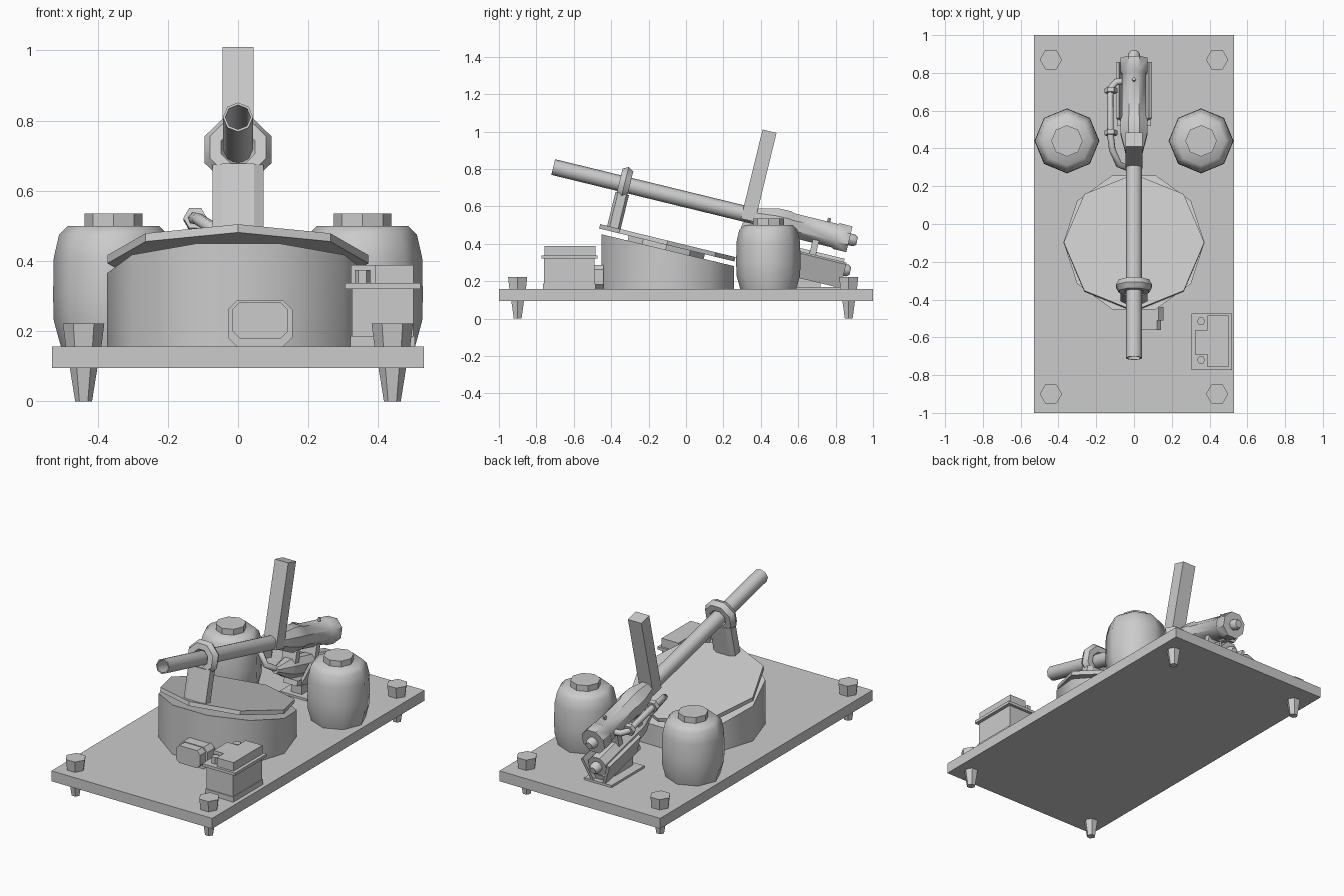
import bpy, bmesh
from math import radians, cos, sin, pi
from mathutils import Matrix, Vector

if "Cube" in bpy.data.objects:
    bpy.data.objects.remove(bpy.data.objects["Cube"])

I = Matrix.Identity(4)


def T(x, y, z):
    return Matrix.Translation((x, y, z))


def RX(deg):
    return Matrix.Rotation(radians(deg), 4, 'X')


# Tilted frame: origin at the muzzle, local y runs back along the barrel
GUN = T(0, -.71, .81) @ RX(-13.7)
AXIS = GUN @ RX(-90)          # local z runs back along the barrel


def finish(name, bm, m=I, smooth=None):
    bm.transform(m)
    bmesh.ops.recalc_face_normals(bm, faces=bm.faces)
    me = bpy.data.meshes.new(name)
    bm.to_mesh(me)
    bm.free()
    ob = bpy.data.objects.new(name, me)
    bpy.context.collection.objects.link(ob)
    if smooth:
        bpy.ops.object.select_all(action='DESELECT')
        ob.select_set(True)
        bpy.context.view_layer.objects.active = ob
        bpy.ops.object.shade_smooth_by_angle(angle=radians(smooth))
    return ob


def lathe(name, profile, n, m=I, smooth=None, phase=0):
    """Revolve (radius, height) points about local z, capped at both ends."""
    bm = bmesh.new()
    rings = [[bm.verts.new((r * cos(phase + 2 * pi * i / n), r * sin(phase + 2 * pi * i / n), h))
              for i in range(n)] for r, h in profile]
    for a, b in zip(rings, rings[1:]):
        for i in range(n):
            bm.faces.new((a[i], a[(i + 1) % n], b[(i + 1) % n], b[i]))
    bm.faces.new(rings[0])
    bm.faces.new(rings[-1])
    return finish(name, bm, m, smooth)


def box(name, lo, hi, m=I):
    lo, hi = Vector(lo), Vector(hi)
    bm = bmesh.new()
    bmesh.ops.create_cube(bm, size=1)
    s = hi - lo
    bm.transform(T(*((lo + hi) / 2)) @ Matrix.Diagonal((s.x, s.y, s.z, 1)))
    return finish(name, bm, m)


def prism(name, pts, d0, d1, m=I):
    """Extrude an (x, z) outline along local y."""
    bm = bmesh.new()
    f = bm.faces.new([bm.verts.new((x, d0, z)) for x, z in pts])
    g = bmesh.ops.extrude_face_region(bm, geom=[f])
    bmesh.ops.translate(bm, vec=(0, d1 - d0, 0),
                        verts=[v for v in g['geom'] if isinstance(v, bmesh.types.BMVert)])
    return finish(name, bm, m)


def chamfered(cx, cz, w, h, c):
    return [(cx + a, cz + b) for a, b in (
        (-w, -h + c), (-w + c, -h), (w - c, -h), (w, -h + c),
        (w, h - c), (w - c, h), (-w + c, h), (-w, h - c))]


# Base plate with corner feet
box("base_plate", (-.53, -1, .095), (.53, 1, .157))
for x in (-.44, .44):
    for y in (-.9, .87):
        lathe("corner_peg", [(.024, 0), (.04, .1)], 6, T(x, y, 0))
        lathe("corner_bolt", [(.05, .15), (.059, .222)], 6, T(x, y, 0))

# Round tanks with caps
for x in (-.355, .355):
    lathe("tank", [(.148, .15), (.17, .23), (.172, .3), (.17, .41), (.155, .475), (.13, .5)],
          8, T(x, .44, 0), 50)
    lathe("tank_cap", [(.083, .49), (.083, .535)], 8, T(x, .44, 0))

# Drum with sloping top
bm = bmesh.new()
bot, top = [], []
for i in range(10):
    x, y = .373 * cos(i * pi / 5), .373 * sin(i * pi / 5) - .097
    bot.append(bm.verts.new((x, y, .15)))
    top.append(bm.verts.new((x, y, .45 - .24 * (y + .45))))
bm.faces.new(bot)
bm.faces.new(top)
for i in range(10):
    j = (i + 1) % 10
    bm.faces.new((bot[i], bot[j], top[j], top[i]))
finish("drum", bm, I, 40)

# Tilted lid on a short neck
LID = T(0, -.1, .405) @ RX(-13.7)
lathe("lid", [(.372, -.012), (.372, .012)], 8, LID)
lathe("lid_neck", [(.22, -.06), (.22, 0)], 10, LID)

# Barrel, clamp ring and support column
lathe("barrel", [(.036, 1.0), (.036, 0), (.043, 0), (.043, 1.2)], 8, AXIS, 50)
S = .392
bm = bmesh.new()
N, M = 8, 6
g = [[bm.verts.new(((.069 + .034 * cos(2 * pi * j / M)) * cos(2 * pi * (i + .5) / N),
                    .034 * sin(2 * pi * j / M),
                    (.069 + .034 * cos(2 * pi * j / M)) * sin(2 * pi * (i + .5) / N)))
      for j in range(M)] for i in range(N)]
for i in range(N):
    for j in range(M):
        k, l = (i + 1) % N, (j + 1) % M
        bm.faces.new((g[i][j], g[k][j], g[k][l], g[i][l]))
finish("clamp_ring", bm, GUN @ T(0, S, 0), 50)
col = [(.072, -.035 + .012), (.045, -.037), (-.045, -.037), (-.072, -.023),
       (-.072, .023), (-.045, .037), (.045, .037), (.072, .023)]
bm = bmesh.new()
f = bm.faces.new([bm.verts.new((x, y, -.245)) for x, y in col])
e = bmesh.ops.extrude_face_region(bm, geom=[f])
bmesh.ops.translate(bm, vec=(0, 0, .195),
                    verts=[v for v in e['geom'] if isinstance(v, bmesh.types.BMVert)])
finish("support_column", bm, GUN @ T(0, S, 0))

# Upright magazine
box("upright_magazine", (-.044, 1.04, -.03), (.044, 1.117, .46), GUN)

# Upper cylinder with bands, end knob and nub
lathe("upper_cylinder", [(.044, 1.1), (.076, 1.22), (.078, 1.29), (.07, 1.31), (.07, 1.55),
                         (.077, 1.56), (.077, 1.63)], 8, AXIS, 40, pi / 8)
lathe("upper_end_knob", [(.032, 1.62), (.032, 1.655), (.022, 1.672)], 8, AXIS, 40)
lathe("oil_nub", [(.01, .05), (.01, .085)], 6, GUN @ T(0, 1.5, 0))

# Lower cylinder with end knob
LOW = AXIS @ T(0, .165, 0)    # local y points down in this frame
lathe("lower_cylinder", [(.02, 1.13), (.03, 1.17), (.055, 1.23), (.062, 1.27), (.062, 1.63)],
      8, LOW, 40, pi / 8)
lathe("lower_end_knob", [(.032, 1.62), (.032, 1.66), (.02, 1.675)], 8, LOW, 40)

# Cradle, posts and floor pad
for s in (-1, 1):
    prism("cradle_side", [(s * .03, -.255), (s * .045, -.265), (s * .095, -.135), (s * .08, -.125)],
          1.34, 1.645, GUN)
prism("cradle_bed", [(-.045, -.265), (.045, -.265), (.045, -.235), (-.045, -.235)], 1.3, 1.62, GUN)
for s0 in (1.25, 1.44):
    box("cradle_post", (-.045, s0, -.13), (.045, s0 + .035, -.04), GUN)
box("floor_pad", (-.09, .52, .155), (.09, .83, .17))
box("cradle_foot", (-.035, .55, .16), (.035, .72, .22))

# Side pipe with flanges
cu = bpy.data.curves.new("side_pipe", 'CURVE')
cu.dimensions = '3D'
cu.bevel_depth = .018
cu.bevel_resolution = 1
cu.use_fill_caps = True
sp = cu.splines.new('POLY')
path = [(-.04, 1.51, 0), (-.095, 1.505, 0), (-.125, 1.47, 0), (-.125, 1.22, 0),
        (-.115, 1.14, -.02), (-.08, 1.07, -.06), (-.02, 1.06, -.13), (0, 1.16, -.165)]
sp.points.add(len(path) - 1)
for p, q in zip(sp.points, path):
    p.co = (*(GUN @ Vector(q)), 1)
bpy.context.collection.objects.link(bpy.data.objects.new("side_pipe", cu))
for s0 in (1.215, 1.445):
    lathe("pipe_flange", [(.034, s0), (.034, s0 + .025)], 6, AXIS @ T(-.122, 0, 0))

# Equipment box with lip, stepped top and terminals
box("equipment_box", (.325, -.76, .15), (.5, -.49, .33))
box("box_lip", (.305, -.772, .32), (.52, -.473, .337))
box("box_base_lip", (.32, -.765, .155), (.505, -.485, .187))
box("box_top", (.39, -.757, .33), (.5, -.485, .388))
box("box_top_step", (.322, -.69, .33), (.4, -.56, .388))
for y in (-.72, -.515):
    lathe("box_terminal", [(.022, .33), (.022, .375)], 6, T(.355, y, 0))

# Lamp on the drum front
prism("lamp_back", chamfered(.063, .222, .092, .065, .025), -.44, -.51)
prism("lamp_front", chamfered(.063, .231, .08, .052, .022), -.5, -.56)
